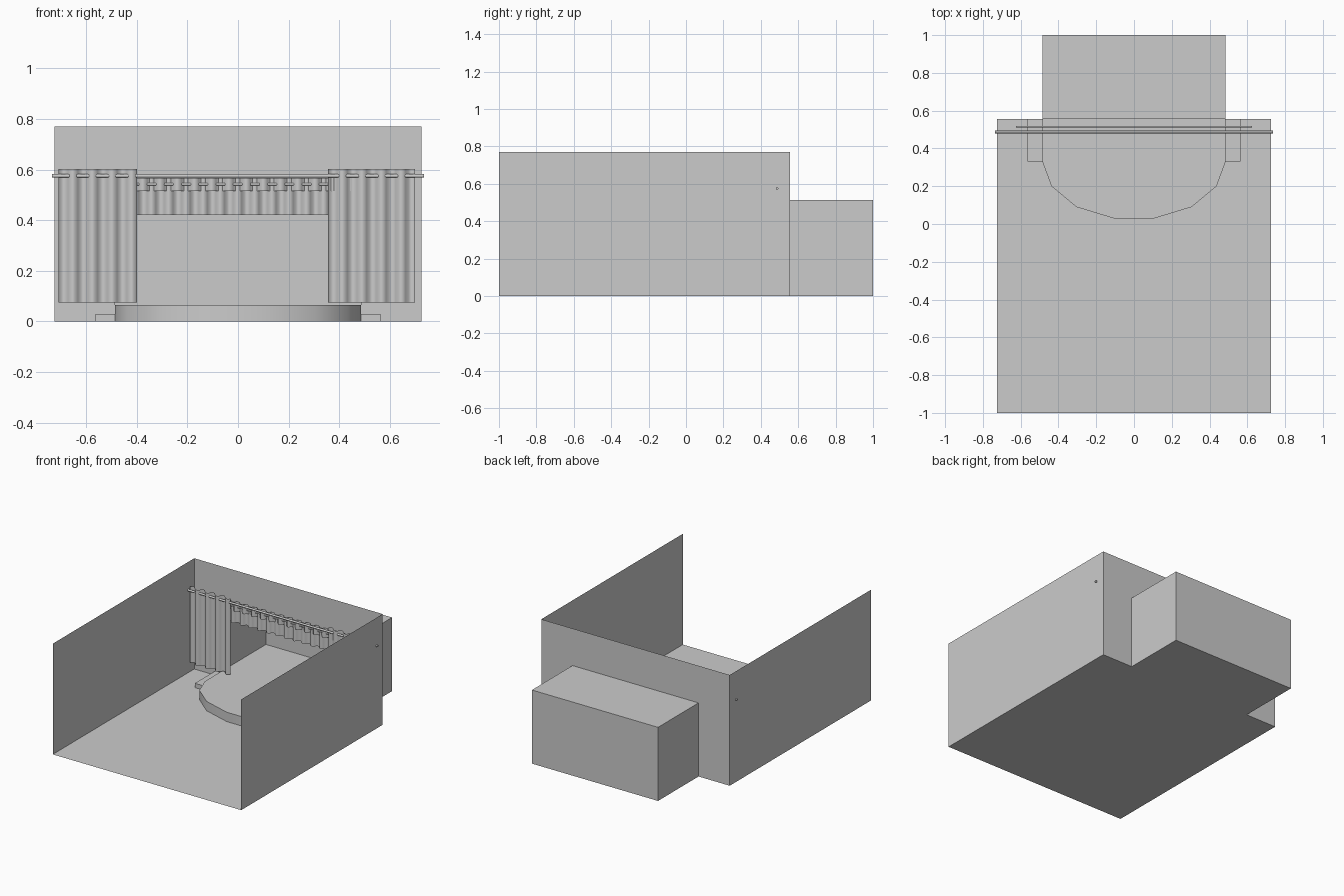
import bpy, math

if "Cube" in bpy.data.objects:
    bpy.data.objects.remove(bpy.data.objects["Cube"])

W, F, B, H = 0.725, -1.0, 0.555, 0.77      # hall half width, front, back, height
A, AB, AH = 0.485, 1.0, 0.512              # alcove half width, back, height


def make(name, verts, faces, smooth=None):
    me = bpy.data.meshes.new(name)
    me.from_pydata(verts, [], faces)
    ob = bpy.data.objects.new(name, me)
    bpy.context.collection.objects.link(ob)
    if smooth:
        bpy.context.view_layer.objects.active = ob
        bpy.ops.object.select_all(action='DESELECT')
        ob.select_set(True)
        bpy.ops.object.shade_smooth_by_angle(angle=math.radians(smooth))
    return ob


def prism(name, outline, z0, z1, smooth=None):
    n = len(outline)
    verts = [(x, y, z) for z in (z0, z1) for x, y in outline]
    faces = [tuple(reversed(range(n))), tuple(range(n, 2 * n))]
    faces += [(i, (i + 1) % n, n + (i + 1) % n, n + i) for i in range(n)]
    return make(name, verts, faces, smooth)


def curtain(name, x0, x1, z0, z1, y, amp, period, phase=0.0, seg=6):
    n = round((x1 - x0) / period * seg)
    xs = [x0 + (x1 - x0) * i / n for i in range(n + 1)]
    verts = []
    for x in xs:
        yy = y + amp * math.sin(2 * math.pi * (x - x0) / period + phase)
        verts += [(x, yy, z0), (x, yy, z1)]
    faces = [(2 * i, 2 * i + 2, 2 * i + 3, 2 * i + 1) for i in range(n)]
    return make(name, verts, faces, 80)


def rod(name, half, y, z, r):
    bpy.ops.mesh.primitive_cylinder_add(vertices=12, radius=r, depth=2 * half,
                                        location=(0, y, z), rotation=(0, math.pi / 2, 0))
    bpy.context.object.name = name
    bpy.ops.object.shade_smooth_by_angle(angle=math.radians(40))


# hall floor and side walls
make("floor", [(-W, F, 0), (W, F, 0), (W, B, 0), (-W, B, 0)], [(0, 1, 2, 3)])
for name, x in (("left_wall", -W), ("right_wall", W)):
    make(name, [(x, F, 0), (x, B, 0), (x, B, H), (x, F, H)], [(0, 1, 2, 3)])

# back wall with stage opening
make("back_wall",
     [(-W, B, 0), (-A, B, 0), (-A, B, AH), (A, B, AH), (A, B, 0), (W, B, 0), (W, B, H), (-W, B, H)],
     [(0, 1, 2, 7), (2, 3, 6, 7), (3, 4, 5, 6)])

# alcove behind the stage, open to the hall
make("stage_alcove",
     [(x, y, z) for z in (0, AH) for x, y in ((-A, B), (A, B), (A, AB), (-A, AB))],
     [(0, 3, 2, 1), (4, 5, 6, 7), (1, 2, 6, 5), (2, 3, 7, 6), (3, 0, 4, 7)])

# stage with rounded front
half = [(0.108, 0.03), (0.305, 0.09), (0.437, 0.2), (A, 0.33), (A, AB)]
prism("stage", half + [(-x, y) for x, y in reversed(half)], 0, 0.065, 40)

# steps either side
for name, s in (("left_step", -1), ("right_step", 1)):
    xa, xb = sorted((s * A, s * 0.563))
    prism(name, [(xa, 0.33), (xb, 0.33), (xb, B), (xa, B)], 0, 0.03)

# main curtains on their rod
rod("curtain_rod", 0.735, 0.487, 0.575, 0.007)
curtain("left_curtain", -0.71, -0.40, 0.075, 0.602, 0.487, 0.016, 0.0775)
curtain("right_curtain", 0.355, 0.70, 0.075, 0.602, 0.487, 0.016, 0.0775)

# valance layers on their rod
rod("valance_rod", 0.625, 0.515, 0.542, 0.005)
curtain("short_valance", -0.63, 0.625, 0.515, 0.566, 0.512, 0.014, 0.068)
curtain("long_valance", -0.63, 0.625, 0.42, 0.566, 0.53, 0.014, 0.068, math.pi)
